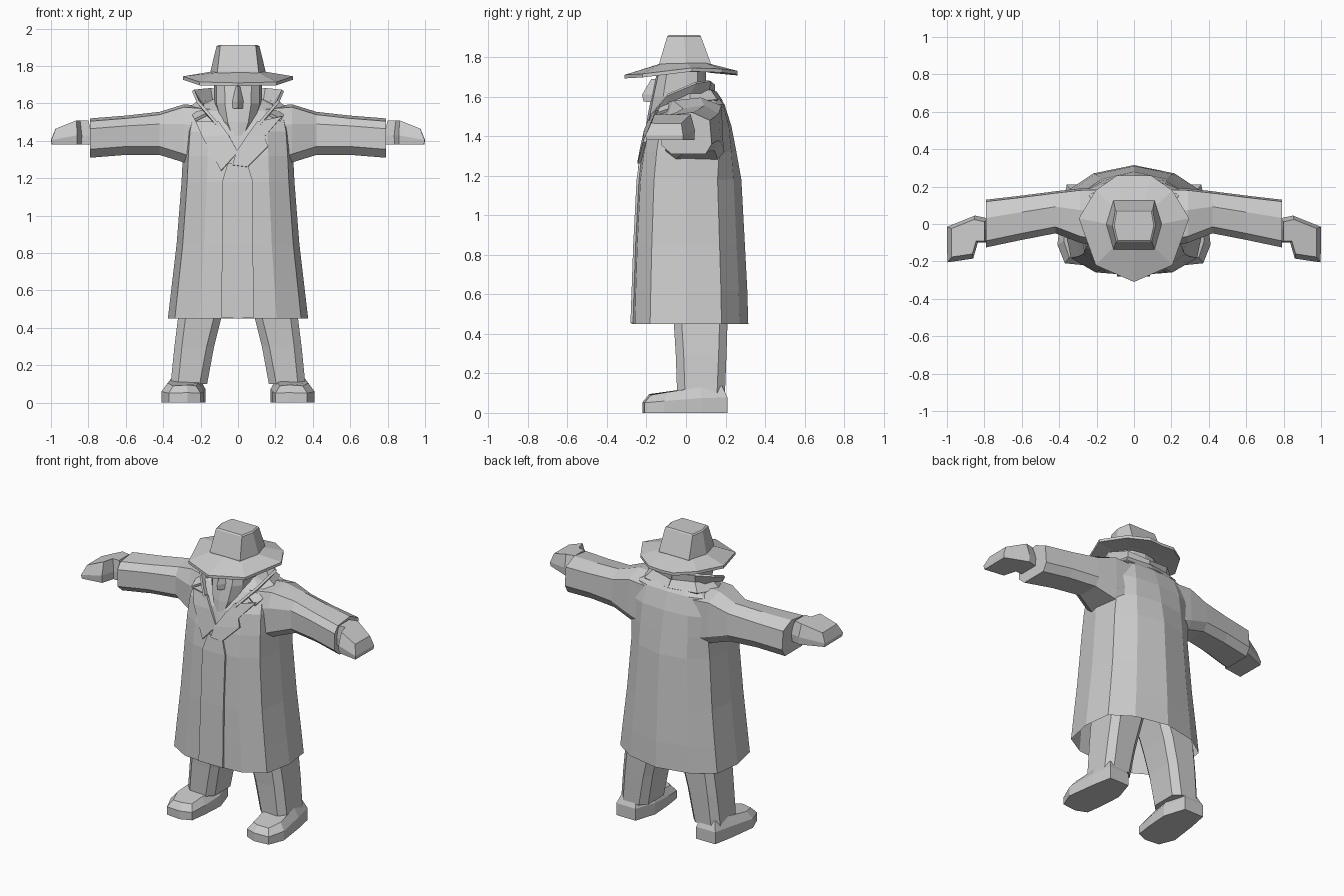
import bpy, bmesh

if "Cube" in bpy.data.objects:
    bpy.data.objects.remove(bpy.data.objects["Cube"])

grey = bpy.data.materials.new("light_grey")
grey.diffuse_color = (0.6, 0.6, 0.6, 1)
grey.use_nodes = True
grey.node_tree.nodes["Principled BSDF"].inputs["Base Color"].default_value = grey.diffuse_color


def finish(name, bm, mirror=False, thick=0.0):
    bmesh.ops.recalc_face_normals(bm, faces=bm.faces)
    mesh = bpy.data.meshes.new(name)
    bm.to_mesh(mesh)
    bm.free()
    mesh.materials.append(grey)
    ob = bpy.data.objects.new(name, mesh)
    bpy.context.collection.objects.link(ob)
    if thick:
        mod = ob.modifiers.new("thickness", 'SOLIDIFY')
        mod.thickness = thick
        mod.offset = 0
    if mirror:
        mod = ob.modifiers.new("mirror", 'MIRROR')
        mod.merge_threshold = 0.0005
    return ob


def loft(name, rings, closed=True, start=True, end=True, mirror=False, thick=0.0):
    """Skin a list of equal-length point rows."""
    bm = bmesh.new()
    rows = [[bm.verts.new(p) for p in r] for r in rings]
    n = len(rows[0])
    for a, b in zip(rows, rows[1:]):
        for i in range(n if closed else n - 1):
            j = (i + 1) % n
            bm.faces.new((a[i], a[j], b[j], b[i]))
    if closed and start:
        bm.faces.new(rows[0])
    if closed and end:
        bm.faces.new(rows[-1])
    return finish(name, bm, mirror, thick)


def both_sides(half):
    """Complete a ring whose first and last points lie on x = 0."""
    return half + [(-x, y, z) for x, y, z in half[-2:0:-1]]


def body_ring(z, w, f, b, side=.57):
    return both_sides([(0, f, z), (.55 * w, f * .94, z), (.9 * w, f * .66, z), (w, 0, z),
                       (.94 * w, b * side, z), (.58 * w, b * (.6 + side / 2.2), z), (0, b, z)])


# long coat, open at the hem
coat = [(.45, .375, -.275, .315), (.62, .355, -.27, .31), (.85, .328, -.262, .298),
        (1.18, .302, -.245, .28), (1.32, .295, -.225, .255, .66), (1.45, .285, -.195, .23, .76),
        (1.56, .26, -.12, .195, .8), (1.62, .14, -.03, .155, .7)]
loft("coat", [body_ring(*c) for c in coat], start=False)

# overlapping front strip of the coat
strip = [(.455, .085, -.281), (.85, .08, -.267), (1.18, .08, -.25), (1.28, .05, -.236)]
loft("front_strip", [[(-w - .005, y, z), (w, y, z), (w, y + .03, z), (-w - .005, y + .03, z)]
                     for z, w, y in strip])


# sleeves, blended into the shoulders and back
def arm_ring(x, y0, y1, z0, z1):
    my, mz = (y0 + y1) / 2, (z0 + z1) / 2
    return [(x, y0, z0 + .045), (x, y0 + .05, z0), (x, y1 - .03, z0), (x, y1, z0 + .05),
            (x, y1 - .01, z1 - .04), (x, my + .03, z1), (x, y0 + .035, z1 - .015), (x, y0, mz + .05)]


arm = [(.15, -.13, .195, 1.24, 1.585), (.29, -.10, .19, 1.285, 1.595), (.42, -.05, .175, 1.325, 1.555),
       (.60, -.085, .152, 1.325, 1.535), (.79, -.125, .13, 1.31, 1.52)]
loft("sleeve", [arm_ring(*a) for a in arm], mirror=True)

# hands: mitten outline in three layers
hand = [(.78, .03), (.85, .045), (1.0, -.015), (.998, -.205), (.86, -.185), (.835, -.10), (.78, -.10)]


def hand_layer(z, s, drop):
    return [(.88 + (x - .88) * s, -.06 + (y + .06) * s, z - drop * max(0, x - .87)) for x, y in hand]


loft("hand", [hand_layer(1.38, .97, 0), hand_layer(1.43, 1, .2), hand_layer(1.51, .8, .35)], mirror=True)


# trouser legs, joining at the hidden hips
def leg_ring(z, x0, x1, y0, y1):
    c = .04
    return [(x0 + c, y0, z), (x1 - c, y0, z), (x1, y0 + c, z), (x1, y1 - c, z),
            (x1 - c, y1, z), (x0 + c, y1, z), (x0, y1 - c, z), (x0, y0 + c, z)]


loft("trouser_leg", [leg_ring(.10, .165, .36, -.045, .197), leg_ring(.30, .128, .34, -.052, .205),
                     leg_ring(.46, .088, .32, -.062, .21), leg_ring(.75, .001, .27, -.08, .2)], mirror=True)

# shoes: sole outline, side wall and sloping upper
sole = [(.20, -.19), (.27, -.22), (.37, -.21), (.41, -.11), (.385, .08), (.36, .21),
        (.22, .21), (.175, .07), (.185, -.08)]
top = [.085, .09, .085, .1, .125, .13, .13, .125, .1]
shoe = [[(x, y, 0) for x, y in sole],
        [(x, y, .6 * t) for (x, y), t in zip(sole, top)],
        [(.285 + (x - .285) * .72, .02 + (y - .02) * .86, t + .005) for (x, y), t in zip(sole, top)]]
loft("shoe", shoe, mirror=True)

# head with narrow jaw
head = [(1.43, .06, -.205, .05), (1.50, .10, -.195, .08), (1.60, .128, -.175, .10), (1.75, .13, -.14, .10)]
loft("head", [body_ring(*h) for h in head])

# wedge nose
loft("nose", [[(-.045, -.15, 1.57), (0, -.215, 1.575), (.045, -.15, 1.57)],
              [(-.04, -.15, 1.61), (0, -.222, 1.61), (.04, -.15, 1.61)],
              [(-.018, -.14, 1.69), (0, -.175, 1.69), (.018, -.14, 1.69)]])

# upturned collar
loft("collar", [[(0, .14, 1.57), (.13, .10, 1.56), (.15, -.03, 1.53), (.13, -.12, 1.50), (.03, -.20, 1.37)],
                [(0, .14, 1.66), (.15, .12, 1.68), (.24, .05, 1.67), (.215, -.09, 1.61), (.12, -.185, 1.50)]],
     closed=False, mirror=True, thick=.015)

# folded lower collar lying over the shoulders
loft("collar_fold", [[(0, .15, 1.62), (.15, .12, 1.63), (.21, .02, 1.61), (.17, -.13, 1.54)],
                     [(0, .18, 1.575), (.19, .155, 1.58), (.26, .02, 1.57), (.23, -.15, 1.51)]],
     closed=False, mirror=True, thick=.015)

# lapels
loft("lapel", [[(.10, -.175, 1.50), (.05, -.205, 1.43), (-.01, -.225, 1.34), (-.03, -.238, 1.27)],
               [(.235, -.145, 1.53), (.14, -.19, 1.42), (.16, -.21, 1.37), (.05, -.238, 1.26)]],
     closed=False, thick=.015)
loft("lapel_opposite", [[(-.10, -.175, 1.50), (-.05, -.205, 1.43), (0, -.22, 1.34)],
                        [(-.225, -.14, 1.50), (-.19, -.18, 1.42), (-.09, -.235, 1.24)]],
     closed=False, thick=.015)

# hat brim: wavy outline joined to the crown base above and below
brim = both_sides([(0, -.31, 1.71), (.205, -.22, 1.715), (.295, .03, 1.745), (.205, .18, 1.74),
                   (.09, .26, 1.73), (0, .26, 1.725)])
inner = both_sides([(0, -.135, 1.765), (.115, -.13, 1.765), (.145, 0, 1.77), (.12, .10, 1.77),
                    (.06, .125, 1.765), (0, .125, 1.765)])
under = [(x, y, z - .045) for x, y, z in inner]
loft("hat_brim", [under, [(x, y, z - .018) for x, y, z in brim], brim, inner])

# tapered hat crown
base = [(.11, -.135), (.148, 0), (.11, .125)]
peak = [(.095, -.095), (.115, -.01), (.1, .075)]


def crown_ring(pts, z):
    return [(x, y, z) for x, y in pts] + [(-x, y, z) for x, y in reversed(pts)]


loft("hat_crown", [crown_ring(base, 1.74), crown_ring(base, 1.77), crown_ring(peak, 1.905),
                   crown_ring([(x * .92, y * .92) for x, y in peak], 1.912)])
